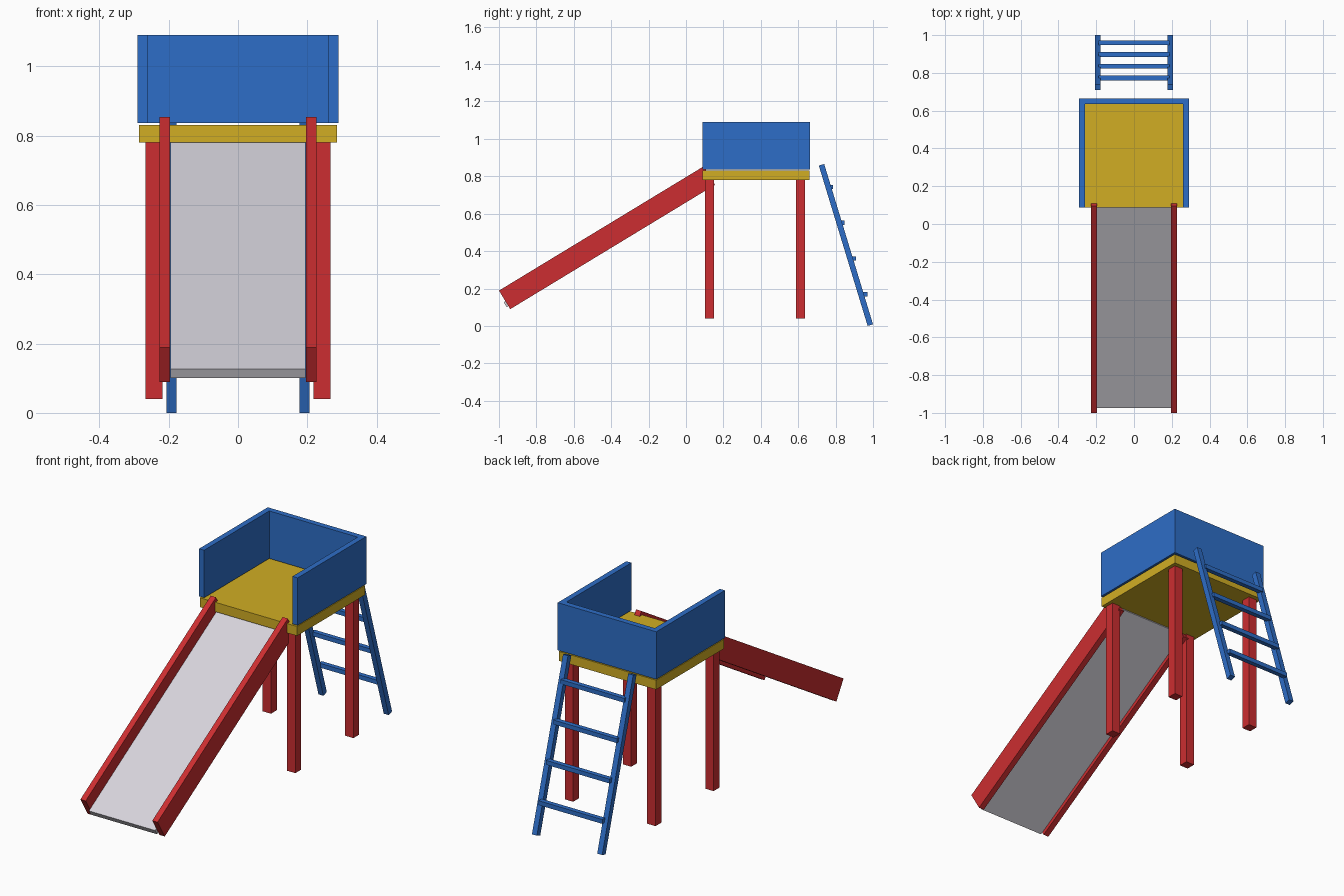
import bpy, bmesh, math
from mathutils import Matrix, Vector

if "Cube" in bpy.data.objects:
    bpy.data.objects.remove(bpy.data.objects["Cube"])


def material(name, rgb):
    m = bpy.data.materials.new(name)
    lin = [c / 12.92 if c < 0.04045 else ((c + 0.055) / 1.055) ** 2.4 for c in rgb]
    m.diffuse_color = (*lin, 1)
    m.use_nodes = True
    m.node_tree.nodes["Principled BSDF"].inputs["Base Color"].default_value = m.diffuse_color
    return m


RED = material("red paint", (0.80, 0.18, 0.19))
BLUE = material("blue paint", (0.18, 0.43, 0.78))
YELLOW = material("yellow paint", (0.82, 0.68, 0.14))
GREY = material("light grey slide", (0.84, 0.83, 0.86))


def finish(name, bm, mat):
    bmesh.ops.recalc_face_normals(bm, faces=bm.faces)
    mesh = bpy.data.meshes.new(name)
    bm.to_mesh(mesh)
    bm.free()
    mesh.materials.append(mat)
    obj = bpy.data.objects.new(name, mesh)
    bpy.context.collection.objects.link(obj)
    return obj


def box(name, center, size, mat, tilt=0.0):
    """Box with its size baked in, tilted about the x axis."""
    bm = bmesh.new()
    bmesh.ops.create_cube(bm, size=1, matrix=Matrix.Diagonal((*size, 1)))
    obj = finish(name, bm, mat)
    obj.location = center
    obj.rotation_euler.x = tilt
    return obj


# Platform deck
box("platform", (0, 0.374, 0.805), (0.572, 0.572, 0.05), YELLOW)

# Four legs
for side, x in (("left", -0.2425), ("right", 0.2425)):
    for end, y in (("front", 0.125), ("back", 0.613)):
        box(f"{end}_{side}_leg", (x, y, 0.41), (0.049, 0.049, 0.74), RED)

# U-shaped guard wall, hovering just above the deck
bm = bmesh.new()
outline = [(-0.29, 0.087), (-0.29, 0.664), (0.29, 0.664), (0.29, 0.087),
           (0.26, 0.087), (0.26, 0.634), (-0.26, 0.634), (-0.26, 0.087)]
face = bm.faces.new([bm.verts.new((x, y, 0.837)) for x, y in outline])
ext = bmesh.ops.extrude_face_region(bm, geom=[face])
bmesh.ops.translate(bm, vec=(0, 0, 0.253),
                    verts=[v for v in ext["geom"] if isinstance(v, bmesh.types.BMVert)])
finish("guard_wall", bm, BLUE)

# Slide: positions measured along (u) and across (v) from the rail's lower top corner
ANGLE = math.radians(31.25)
U = Vector((0, math.cos(ANGLE), math.sin(ANGLE)))
V = Vector((0, -math.sin(ANGLE), math.cos(ANGLE)))
CORNER = Vector((0, -1.0, 0.189))


def slide_part(name, x, width, u0, u1, v0, v1, mat):
    center = CORNER + U * (u0 + u1) / 2 + V * (v0 + v1) / 2
    center.x = x
    box(name, center, (width, u1 - u0, v1 - v0), mat, ANGLE)


for side, x in (("left", -0.2115), ("right", 0.2115)):
    slide_part(f"slide_{side}_rail", x, 0.031, 0, 1.281, -0.116, 0, RED)
slide_part("slide_bed", 0, 0.39, -0.0106, 1.281, -0.097, -0.067, GREY)

# Ladder rails leaning toward the platform
LEAN = math.radians(16.94)
for side, x in (("left", -0.192), ("right", 0.192)):
    box(f"ladder_{side}_rail", (x, 0.855, 0.433), (0.029, 0.03, 0.896), BLUE, LEAN)

# Ladder rungs on the outer side of the rails
for i in range(4):
    box(f"ladder_rung_{i + 1}", (0, 0.959 - 0.062 * i, 0.170 + 0.191 * i),
        (0.375, 0.025, 0.023), BLUE)
